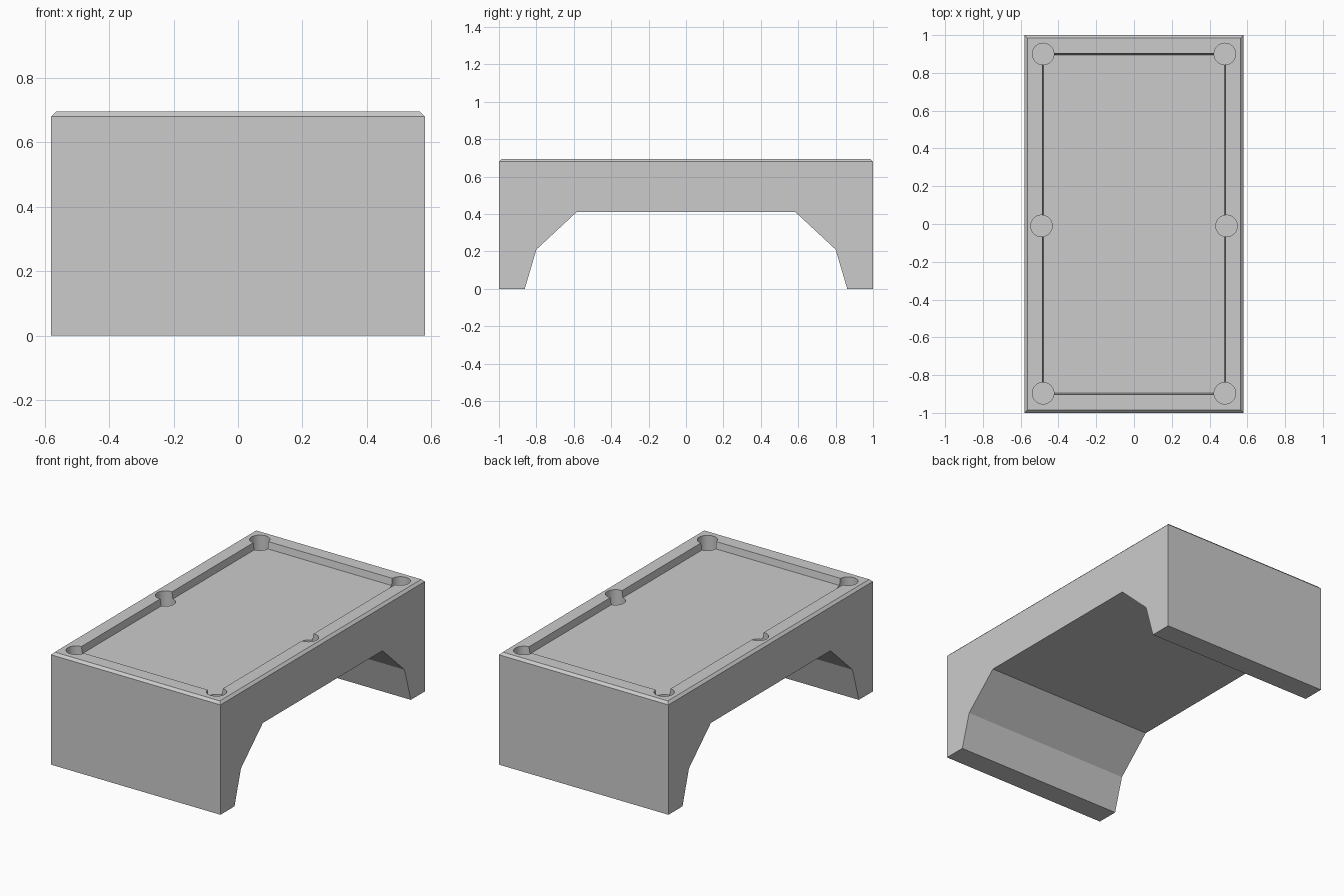
import bpy, bmesh

if "Cube" in bpy.data.objects:
    bpy.data.objects.remove(bpy.data.objects["Cube"])

TOP, HALF_X = 0.695, 0.58


def make_object(name, bm):
    bmesh.ops.recalc_face_normals(bm, faces=bm.faces)
    mesh = bpy.data.meshes.new(name)
    bm.to_mesh(mesh)
    bm.free()
    ob = bpy.data.objects.new(name, mesh)
    bpy.context.collection.objects.link(ob)
    return ob


def cut(body, cutter):
    cutter.hide_render = True
    mod = body.modifiers.new("cut", 'BOOLEAN')
    mod.operation = 'DIFFERENCE'
    mod.solver = 'EXACT'
    mod.object = cutter
    bpy.context.view_layer.objects.active = body
    bpy.ops.object.modifier_apply(modifier=mod.name)
    bpy.data.objects.remove(cutter)


# table body: arched side profile extruded across x
half = [(1, TOP), (1, 0), (0.862, 0), (0.8, 0.21), (0.585, 0.41)]
profile = half + [(-y, z) for y, z in reversed(half)]
bm = bmesh.new()
face = bm.faces.new([bm.verts.new((-HALF_X, y, z)) for y, z in profile])
ext = bmesh.ops.extrude_face_region(bm, geom=[face])
bmesh.ops.translate(bm, vec=(2 * HALF_X, 0, 0),
                    verts=[v for v in ext['geom'] if isinstance(v, bmesh.types.BMVert)])
bmesh.ops.recalc_face_normals(bm, faces=bm.faces)
# small chamfer round the top rim
rim = [e for e in bm.edges if all(v.co.z > TOP - 0.001 for v in e.verts)]
bmesh.ops.bevel(bm, geom=rim, offset=0.015, segments=1, affect='EDGES')
table = make_object("table_body", bm)

# playing bed: shallow recess with slightly sloping walls
bm = bmesh.new()
bmesh.ops.create_cube(bm, size=1)
for v in bm.verts:
    upper = v.co.z > 0
    v.co.x *= 2 * (0.485 if upper else 0.478)
    v.co.y *= 2 * (0.903 if upper else 0.896)
    v.co.z = TOP + 0.001 if upper else TOP - 0.042
cut(table, make_object("bed_cutter", bm))

# six round pockets
for sx in (-1, 1):
    for x, y in ((0.481, -0.896), (0.49, -0.01), (0.481, 0.9)):
        bm = bmesh.new()
        bmesh.ops.create_cone(bm, cap_ends=True, segments=32, radius1=0.057,
                              radius2=0.057, depth=0.2)
        bmesh.ops.translate(bm, vec=(sx * x, y, TOP), verts=bm.verts)
        cut(table, make_object("pocket_cutter", bm))

# smooth pocket walls, crisp edges elsewhere
bpy.ops.object.select_all(action='DESELECT')
table.select_set(True)
bpy.context.view_layer.objects.active = table
bpy.ops.object.shade_smooth_by_angle(angle=0.4)
